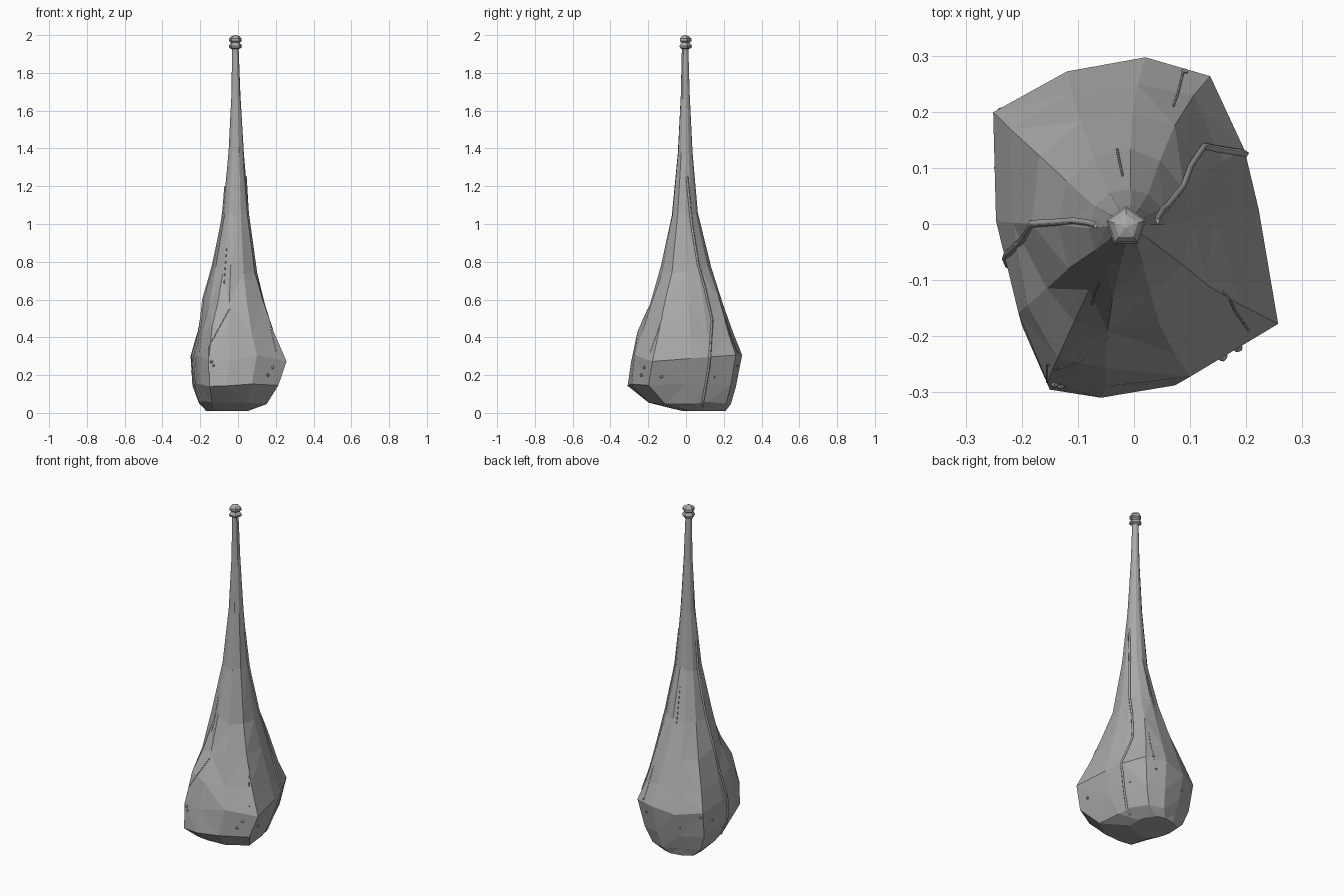
import bpy, bmesh, math, random
from mathutils import Vector
from mathutils.bvhtree import BVHTree

if "Cube" in bpy.data.objects:
    bpy.data.objects.remove(bpy.data.objects["Cube"])

random.seed(4)
stone = bpy.data.materials.new("grey stone")
stone.diffuse_color = (0.4, 0.4, 0.4, 1)
stone.use_nodes = True
stone.node_tree.nodes["Principled BSDF"].inputs["Base Color"].default_value = stone.diffuse_color


def add_object(name, bm):
    bmesh.ops.recalc_face_normals(bm, faces=bm.faces)
    me = bpy.data.meshes.new(name)
    bm.to_mesh(me)
    me.materials.append(stone)
    ob = bpy.data.objects.new(name, me)
    bpy.context.collection.objects.link(ob)
    return ob


def loft(bm, rings):
    rows = [[bm.verts.new(p) for p in ring] for ring in rings]
    n = len(rows[0])
    for a, b in zip(rows, rows[1:]):
        for i in range(n):
            j = (i + 1) % n
            bm.faces.new((a[i], a[j], b[j], b[i]))
    bm.faces.new(rows[0][::-1])
    bm.faces.new(rows[-1])


# Lopsided four-cornered outline of the bulb, scaled to -1..1
outline = [(0.86, 0.07), (0.76, 0.42), (0.54, 0.89), (0.08, 1), (-0.46, 0.89),
           (-1, 0.67), (-0.96, 0), (-0.81, -0.56), (-0.60, -0.97),
           (-0.19, -1), (0.39, -0.94), (1, -0.62)]
# Body rings: height, left, right, front, back, roundness, jitter
levels = [
    (0.01, -0.17, 0.06, -0.02, 0.21, 0.4, 0),
    (0.055, -0.215, 0.16, -0.20, 0.24, 0.2, 0.006),
    (0.15, -0.245, 0.215, -0.31, 0.272, 0, 0.008),
    (0.29, -0.26, 0.26, -0.294, 0.305, 0, 0.012),
    (0.43, -0.232, 0.212, -0.26, 0.265, 0.3, 0.02),
    (0.58, -0.188, 0.155, -0.205, 0.205, 0.6, 0.02),
    (0.76, -0.14, 0.108, -0.14, 0.137, 0.8, 0.015),
    (1.05, -0.083, 0.06, -0.078, 0.064, 1, 0.008),
    (1.38, -0.05, 0.031, -0.044, 0.035, 1, 0.003),
    (1.68, -0.035, 0.013, -0.028, 0.02, 1, 0),
    (1.94, -0.031, 0.003, -0.022, 0.012, 1, 0),
]
rings = []
for z, xl, xr, yf, yb, rnd, jit in levels:
    ring = []
    for i, (u, v) in enumerate(outline):
        a = math.atan2(v, u)
        u += (math.cos(a) - u) * rnd
        v += (math.sin(a) - v) * rnd
        k = 1 - random.random() * jit * 3
        zz = z + random.uniform(-1.5, 1.5) * jit
        ring.append(((xl + xr) / 2 + u * k * (xr - xl) / 2,
                     (yf + yb) / 2 + v * k * (yb - yf) / 2, zz))
    rings.append(ring)
bm = bmesh.new()
loft(bm, rings)
bmesh.ops.triangulate(bm, faces=[f for f in bm.faces if len(f.verts) == 4],
                      quad_method='SHORT_EDGE')
tree = BVHTree.FromBMesh(bm)
add_object("body", bm)
bm.free()


def on_surface(side, t, z):
    """Point on the body seen from a side, at sideways position t and height z."""
    if side in ("left", "right"):
        s = 1 if side == "right" else -1
        hit = tree.ray_cast(Vector((s, t, z)), Vector((-s, 0, 0)))
    else:
        s = 1 if side == "back" else -1
        hit = tree.ray_cast(Vector((t, s, z)), Vector((0, -s, 0)))
    return hit[0]


def ridge(name, side, points, depth, steps=5):
    """Thin square-section strip that follows the surface."""
    path = []
    for (t0, z0), (t1, z1) in zip(points, points[1:]):
        for i in range(steps):
            f = i / steps
            path.append(on_surface(side, t0 + (t1 - t0) * f, z0 + (z1 - z0) * f))
    path.append(on_surface(side, *points[-1]))
    path = [p for p in path if p]
    cu = bpy.data.curves.new(name, 'CURVE')
    cu.dimensions = '3D'
    cu.bevel_depth = depth
    cu.bevel_resolution = 0
    cu.use_fill_caps = True
    sp = cu.splines.new('POLY')
    sp.points.add(len(path) - 1)
    for pt, p in zip(sp.points, path):
        pt.co = (*p, 1)
    cu.materials.append(stone)
    bpy.context.collection.objects.link(bpy.data.objects.new(name, cu))


# Seams down both sides
ridge("right_seam", "right", [(0.085, 0.035), (0.10, 0.12), (0.122, 0.25), (0.138, 0.49),
                              (0.10, 0.66), (0.065, 0.78), (0.03, 1.0), (0.005, 1.25)], 0.007)
ridge("left_seam", "left", [(-0.06, 0.06), (-0.075, 0.2), (-0.04, 0.4), (0.0, 0.6),
                            (0.005, 0.9), (-0.003, 1.2)], 0.007)

# Fine creases
creases = [
    ("front", [(-0.155, 0.21), (-0.155, 0.35), (-0.045, 0.55)]),
    ("front", [(-0.075, 0.68), (-0.06, 0.87)]),
    ("right", [(-0.19, 0.32), (-0.12, 0.52)]),
    ("back", [(-0.03, 0.75), (-0.02, 0.95)]),
    ("back", [(0.09, 0.3), (0.07, 0.5)]),
]
for side, pts in creases:
    ridge("crease", side, pts, 0.002, 8)

# Small pebbles stuck to the bulb
pebbles = [("right", -0.13, 0.19), ("right", 0.15, 0.19), ("right", -0.235, 0.2),
           ("right", -0.22, 0.24), ("back", 0.07, 0.25), ("back", 0.09, 0.32),
           ("back", -0.13, 0.2), ("left", 0.1, 0.22), ("left", 0.2, 0.27),
           ("front", -0.14, 0.27), ("front", -0.13, 0.25)]
for side, t, z in pebbles:
    p = on_surface(side, t, z)
    bm = bmesh.new()
    bmesh.ops.create_icosphere(bm, subdivisions=1, radius=random.uniform(0.006, 0.011))
    for v in bm.verts:
        v.co *= random.uniform(0.8, 1.1)
    ob = add_object("pebble", bm)
    ob.location = p
    bm.free()

# Five-sided double-collared tip
profile = [(0.018, 1.925), (0.033, 1.932), (0.037, 1.943), (0.028, 1.956), (0.024, 1.96),
           (0.034, 1.968), (0.034, 1.982), (0.022, 1.994), (0.003, 2.0)]
bm = bmesh.new()
loft(bm, [[(-0.014 + r * math.cos(math.pi / 2 + i * math.tau / 5),
            -0.005 + r * math.sin(math.pi / 2 + i * math.tau / 5), z) for i in range(5)]
          for r, z in profile])
add_object("tip", bm)
bm.free()
